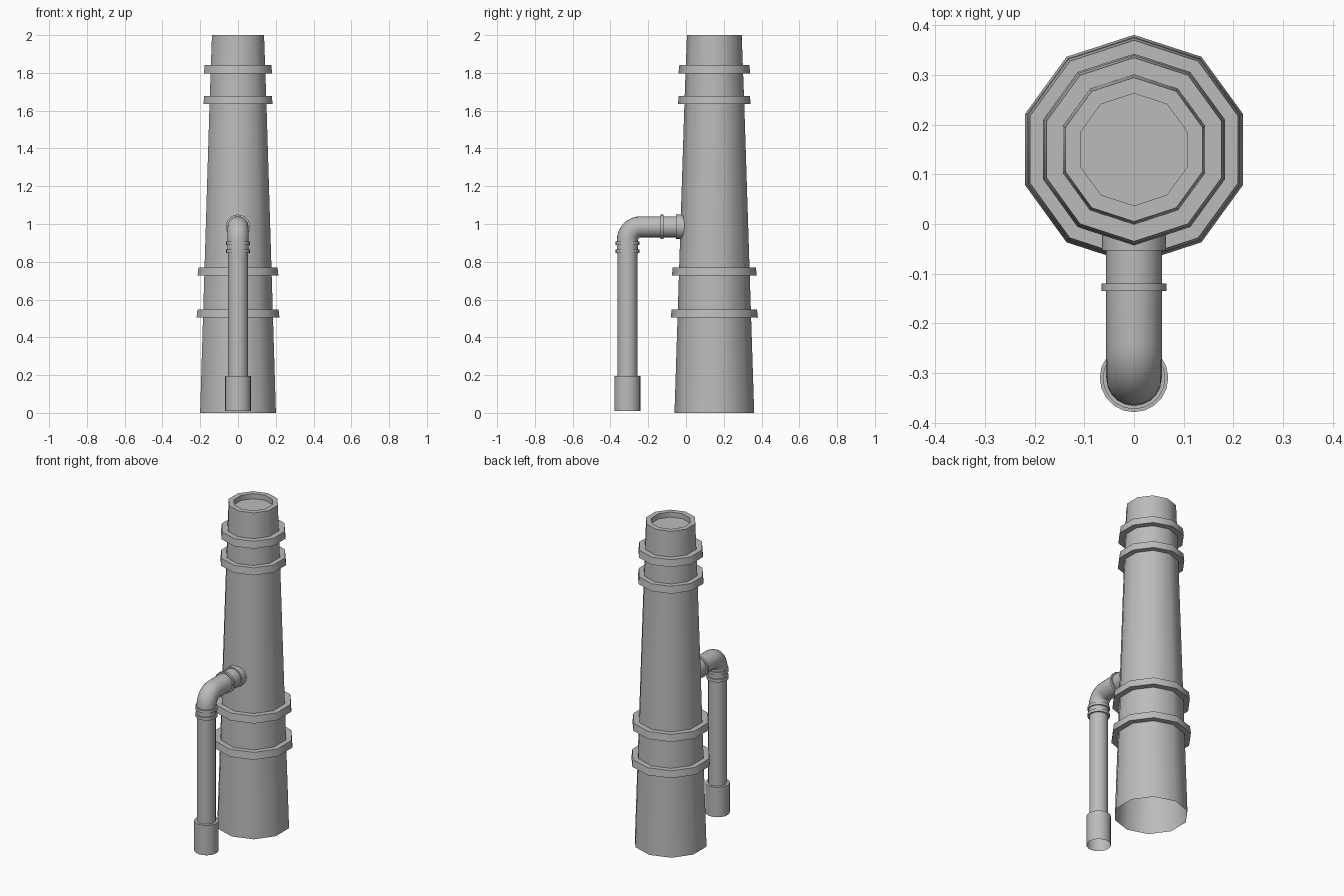
import bpy, bmesh
from math import pi, sin, cos, radians
from mathutils import Vector, Matrix

if "Cube" in bpy.data.objects:
    bpy.data.objects.remove(bpy.data.objects["Cube"])

grey = bpy.data.materials.new("plain_grey")
grey.use_nodes = True
colour = (0.5, 0.5, 0.5, 1)
grey.diffuse_color = colour
grey.node_tree.nodes["Principled BSDF"].inputs["Base Color"].default_value = colour

TOWER = Vector((0, 0.15, 0))
PIPE_Y, PIPE_Z, BEND = -0.31, 0.985, 0.07
UPRIGHT = Matrix.Translation((0, PIPE_Y, 0))
# Local z runs towards +y along the horizontal pipe
LEVEL = Matrix.Translation((0, 0, PIPE_Z)) @ Matrix.Rotation(-pi / 2, 4, 'X')


def skin(name, rings, closed=False, cap_end=False):
    """Join rings of points into a surface."""
    bm = bmesh.new()
    loops = [[bm.verts.new(p) for p in ring] for ring in rings]
    n = len(loops[0])
    pairs = list(zip(loops, loops[1:]))
    if closed:
        pairs.append((loops[-1], loops[0]))
    for a, b in pairs:
        for i in range(n):
            j = (i + 1) % n
            bm.faces.new((a[i], a[j], b[j], b[i]))
    if cap_end:
        bm.faces.new(loops[-1])
    mesh = bpy.data.meshes.new(name)
    bm.to_mesh(mesh)
    bm.free()
    mesh.materials.append(grey)
    obj = bpy.data.objects.new(name, mesh)
    bpy.context.collection.objects.link(obj)
    bpy.ops.object.select_all(action='DESELECT')
    obj.select_set(True)
    bpy.context.view_layer.objects.active = obj
    bpy.ops.object.shade_smooth_by_angle(angle=radians(45))
    return obj


def lathe(name, profile, sides, place, **kw):
    """Spin (radius, height) points about local z."""
    angles = [pi / 2 + 2 * pi * i / sides for i in range(sides)]
    rings = [[place @ Vector((r * cos(a), r * sin(a), z)) for a in angles]
             for r, z in profile]
    return skin(name, rings, **kw)


def band(name, inner, outer, low, high, sides, place, taper=0.0):
    profile = [(inner, low), (outer, low), (outer - taper, high), (inner, high)]
    return lathe(name, profile, sides, place, closed=True)


# Ten-sided tower with open foot and shallow recess at the top
tower_place = Matrix.Translation(TOWER)
lathe("tower", [(0.211, 0), (0.158, 1.65), (0.145, 2), (0.113, 2), (0.113, 1.968)],
      10, tower_place, cap_end=True)

# Tower bands
for name, radius, low in (("lower_band", 0.231, 0.504), ("middle_band", 0.225, 0.727),
                          ("upper_band", 0.193, 1.634), ("top_band", 0.19, 1.798)):
    band(name, radius - 0.06, radius, low, low + 0.044, 10, tower_place, 0.005)

# Upright pipe and its foot collar
lathe("upright_pipe", [(0.053, 0.15), (0.053, 0.9)], 20, UPRIGHT)
lathe("foot_collar", [(0.069, 0.01), (0.069, 0.196), (0.053, 0.196)], 20, UPRIGHT)
for name, low in (("pipe_ring_lower", 0.846), ("pipe_ring_upper", 0.89)):
    band(name, 0.045, 0.063, low, low + 0.018, 20, UPRIGHT)

# Elbow: quarter bend, then straight into the tower
rings = []
stops = [(0, -0.07)] + [(pi / 2 * k / 8, 0) for k in range(9)] + [(pi / 2, 0.26)]
for turn, along in stops:
    out = Vector((0, -cos(turn), sin(turn)))
    ahead = Vector((0, sin(turn), cos(turn)))
    centre = Vector((0, PIPE_Y + BEND, PIPE_Z - BEND)) + out * BEND + ahead * along
    rings.append([centre + 0.056 * (Vector((cos(a), 0, 0)) + out * sin(a))
                  for a in (2 * pi * i / 20 for i in range(20))])
skin("elbow_pipe", rings)

# Rings on the level pipe
band("level_ring", 0.045, 0.065, -0.135, -0.12, 20, LEVEL)
band("wall_sleeve", 0.045, 0.064, -0.053, 0.02, 20, LEVEL)

# Consistent outward normals
for obj in bpy.context.collection.objects:
    if obj.type == 'MESH' and grey.name in obj.data.materials:
        bm = bmesh.new()
        bm.from_mesh(obj.data)
        bmesh.ops.recalc_face_normals(bm, faces=bm.faces)
        bm.to_mesh(obj.data)
        bm.free()
